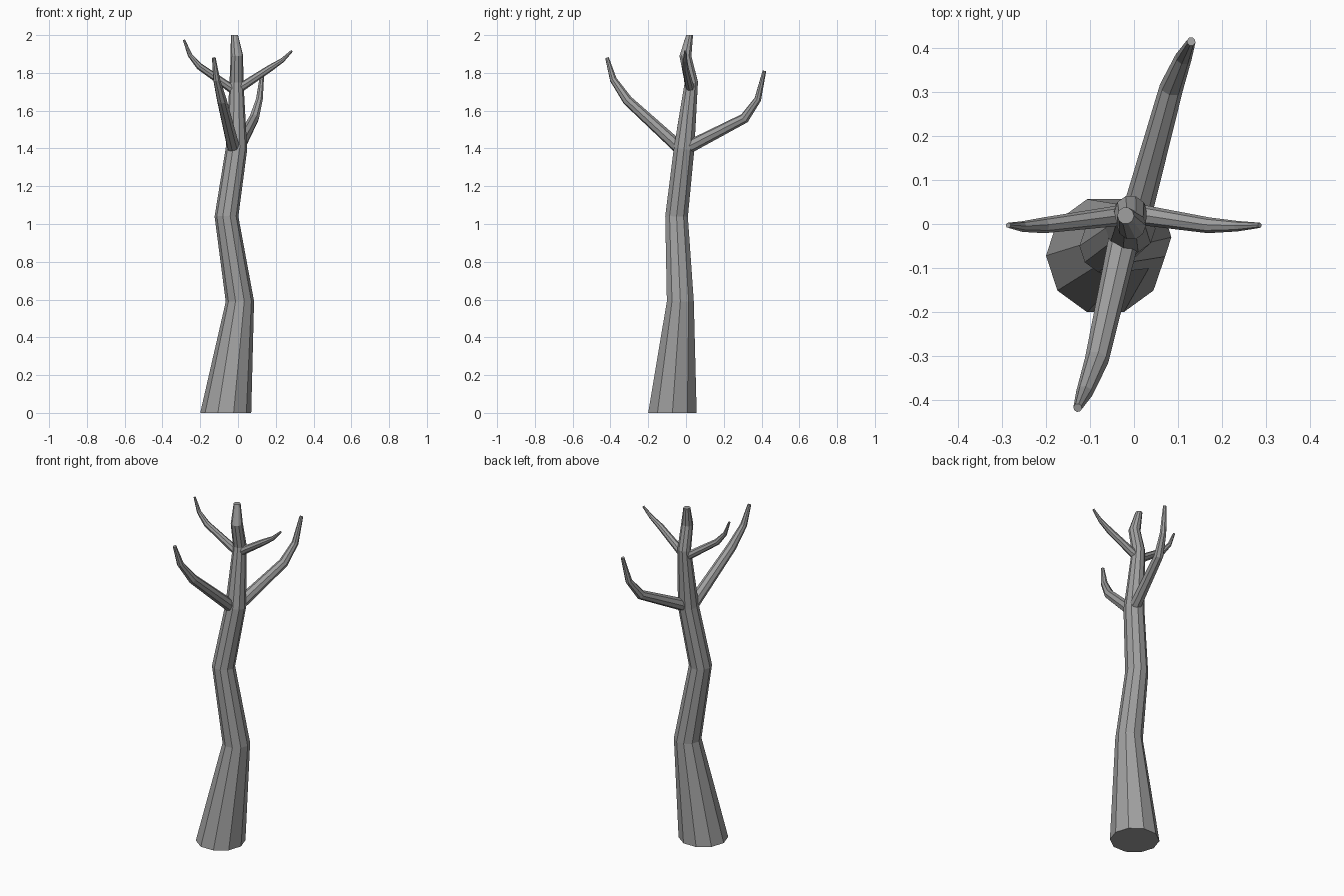
import bpy, bmesh, math
from mathutils import Vector

cube = bpy.data.objects.get("Cube")
if cube:
    bpy.data.objects.remove(cube, do_unlink=True)

bark = bpy.data.materials.new("grey_bark")
bark.use_nodes = True
GREY = (0.35, 0.35, 0.35, 1)
bark.diffuse_color = GREY
bark.node_tree.nodes["Principled BSDF"].inputs["Base Color"].default_value = GREY


def limb(name, rings, sides, level_ends=False):
    """Tapered, capped tube through rings of (x, y, z, radius), mitred at each bend."""
    pts = [Vector(r[:3]) for r in rings]
    steps = [(b - a).normalized() for a, b in zip(pts, pts[1:])]
    bm = bmesh.new()
    loops = []
    side = Vector((1, 0, 0)) if level_ends else steps[0].cross(Vector((0, 0, 1)))
    for i, (p, ring) in enumerate(zip(pts, rings)):
        axis = (steps[max(i - 1, 0)] + steps[min(i, len(steps) - 1)]).normalized()
        if level_ends and i in (0, len(pts) - 1):
            axis = Vector((0, 0, 1))
        side = (side - axis * side.dot(axis)).normalized()
        up = axis.cross(side)
        angles = [math.tau * k / sides for k in range(sides)]
        loops.append([bm.verts.new(p + ring[3] * (side * math.cos(a) + up * math.sin(a)))
                      for a in angles])
    for low, high in zip(loops, loops[1:]):
        for k in range(sides):
            n = (k + 1) % sides
            bm.faces.new((low[k], low[n], high[n], high[k]))
    bm.faces.new(loops[0][::-1])
    bm.faces.new(loops[-1])
    mesh = bpy.data.meshes.new(name)
    bm.to_mesh(mesh)
    bm.free()
    mesh.materials.append(bark)
    obj = bpy.data.objects.new(name, mesh)
    bpy.context.collection.objects.link(obj)


# Crooked trunk
limb("trunk", [
    (-0.065, -0.072, 0, 0.135),
    (0.01, -0.03, 0.59, 0.075),
    (-0.061, -0.05, 1.04, 0.063),
    (-0.008, -0.01, 1.40, 0.057),
    (-0.008, 0.028, 1.75, 0.037),
    (-0.006, -0.003, 1.89, 0.033),
    (-0.019, 0.019, 2.0, 0.019),
], 10, level_ends=True)

# Lower pair of branches
limb("front_branch", [
    (-0.02, -0.02, 1.39, 0.035),
    (-0.085, -0.31, 1.655, 0.027),
    (-0.113, -0.385, 1.765, 0.019),
    (-0.128, -0.418, 1.88, 0.01),
], 8)
limb("back_branch", [
    (0.0, 0.0, 1.40, 0.035),
    (0.085, 0.31, 1.56, 0.027),
    (0.113, 0.38, 1.66, 0.019),
    (0.13, 0.415, 1.81, 0.01),
], 8)

# Upper pair of branches
limb("right_branch", [
    (-0.01, 0.022, 1.70, 0.024),
    (-0.205, -0.003, 1.835, 0.018),
    (-0.255, -0.006, 1.895, 0.012),
    (-0.286, -0.003, 1.975, 0.006),
], 8)
limb("left_branch", [
    (-0.005, 0.024, 1.71, 0.024),
    (0.17, -0.003, 1.825, 0.018),
    (0.235, -0.005, 1.867, 0.012),
    (0.286, -0.003, 1.917, 0.006),
], 8)
